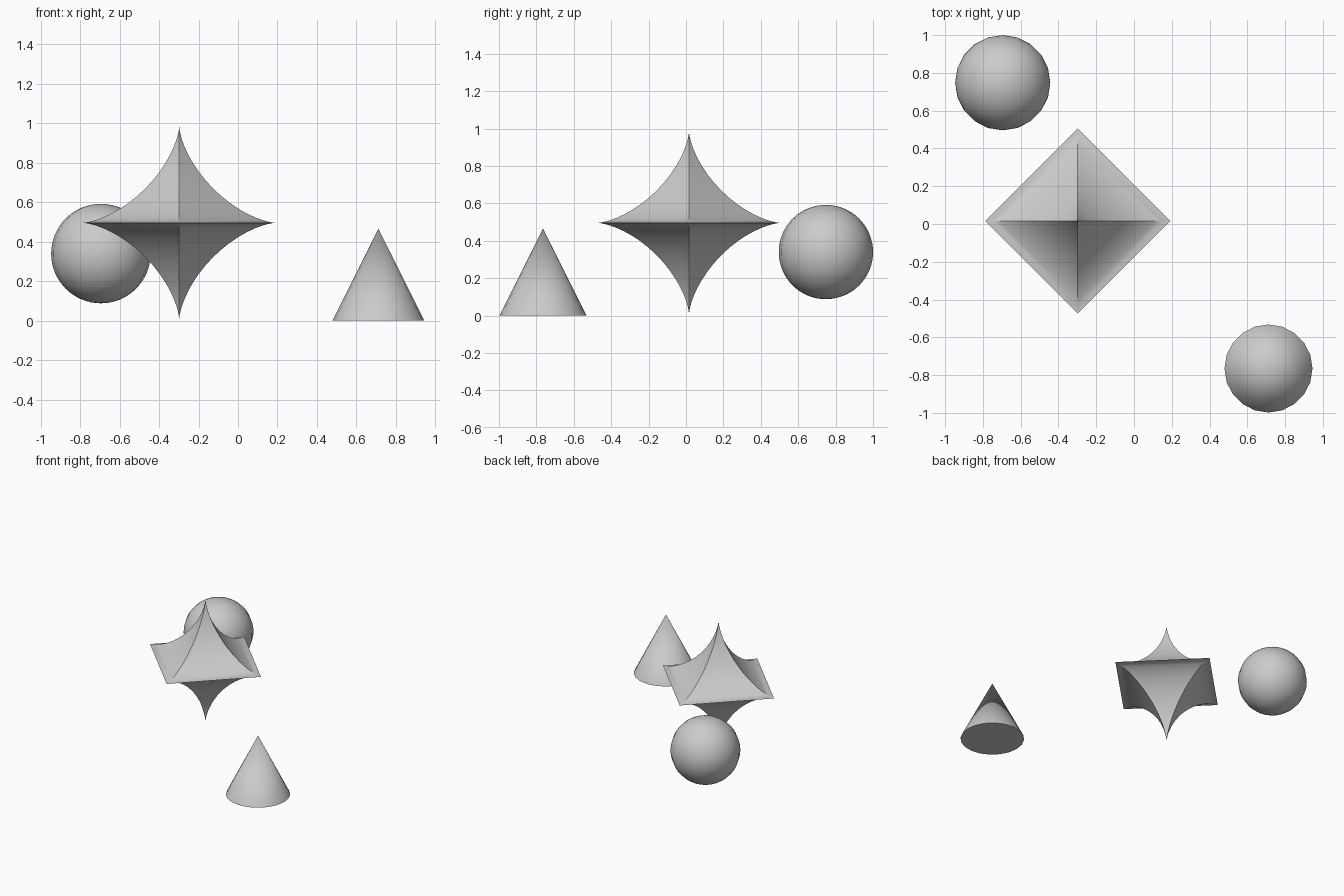
import bpy, bmesh
from math import sin, cos, pi, radians

if "Cube" in bpy.data.objects:
    bpy.data.objects.remove(bpy.data.objects["Cube"])


def finish(obj, name, angle=30):
    obj.name = name
    bpy.ops.object.select_all(action='DESELECT')
    obj.select_set(True)
    bpy.context.view_layer.objects.active = obj
    bpy.ops.object.shade_smooth_by_angle(angle=radians(angle))


# Ball
bpy.ops.mesh.primitive_uv_sphere_add(segments=20, ring_count=32, radius=0.252,
                                     location=(-0.695, 0.748, 0.34))
finish(bpy.context.object, "ball")

# Cone standing on the ground
bpy.ops.mesh.primitive_cone_add(vertices=20, radius1=0.233, radius2=0, depth=0.466,
                                location=(0.712, -0.765, 0.233))
finish(bpy.context.object, "cone")

# Star: diamond cross-sections stacked along a concave astroid profile
R, STEPS = 0.489, 40
bm = bmesh.new()
bottom = bm.verts.new((0, 0, -R))
top = bm.verts.new((0, 0, R))
rings = []
for i in range(1, STEPS):
    t = -pi / 2 + pi * i / STEPS
    r, z = R * cos(t) ** 3, R * sin(t) ** 3
    rings.append([bm.verts.new((r * x, r * y, z))
                  for x, y in ((1, 0), (0, 1), (-1, 0), (0, -1))])
for k in range(4):
    n = (k + 1) % 4
    bm.faces.new((bottom, rings[0][n], rings[0][k]))
    bm.faces.new((top, rings[-1][k], rings[-1][n]))
    for a, b in zip(rings, rings[1:]):
        bm.faces.new((a[k], a[n], b[n], b[k]))
mesh = bpy.data.meshes.new("star")
bm.to_mesh(mesh)
bm.free()
star = bpy.data.objects.new("star", mesh)
star.location = (-0.298, 0.016, 0.496)
bpy.context.collection.objects.link(star)
finish(star, "star")
